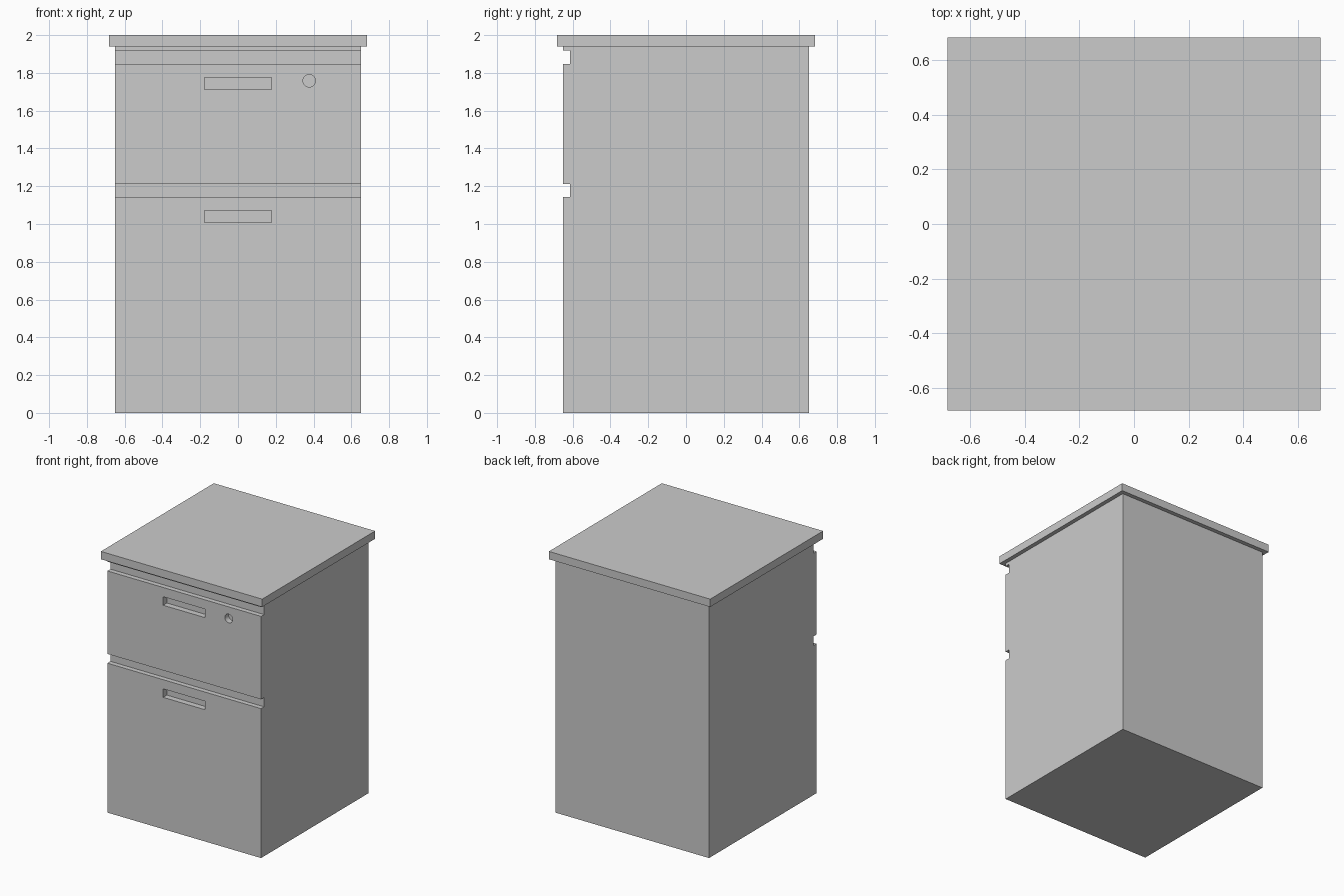
import bpy, bmesh
from math import radians

if "Cube" in bpy.data.objects:
    bpy.data.objects.remove(bpy.data.objects["Cube"])

W = 0.65           # half width of the cabinet body
FRONT = -0.65      # front plane
GROOVE_Y = -0.613  # back plane of the finger grooves
TOP_Z = 1.94       # underside of the top slab


def box(name, x, y, z):
    bpy.ops.mesh.primitive_cube_add(
        size=1, location=(sum(x) / 2, sum(y) / 2, sum(z) / 2))
    ob = bpy.context.object
    ob.name = name
    ob.scale = (x[1] - x[0], y[1] - y[0], z[1] - z[0])
    bpy.ops.object.transform_apply(location=False, rotation=False, scale=True)
    return ob


def extrude_x(name, profile, half):
    """Extrude a closed (y, z) profile from -half to +half along x."""
    bm = bmesh.new()
    face = bm.faces.new([bm.verts.new((-half, y, z)) for y, z in profile])
    side = bmesh.ops.extrude_face_region(bm, geom=[face])["geom"]
    verts = [g for g in side if isinstance(g, bmesh.types.BMVert)]
    bmesh.ops.translate(bm, verts=verts, vec=(2 * half, 0, 0))
    bmesh.ops.recalc_face_normals(bm, faces=bm.faces)
    mesh = bpy.data.meshes.new(name)
    bm.to_mesh(mesh)
    bm.free()
    ob = bpy.data.objects.new(name, mesh)
    bpy.context.collection.objects.link(ob)
    return ob


def cut(target, cutter):
    cutter.hide_render = True
    mod = target.modifiers.new("cut", 'BOOLEAN')
    mod.operation = 'DIFFERENCE'
    mod.solver = 'EXACT'
    mod.object = cutter
    bpy.context.view_layer.objects.active = target
    bpy.ops.object.modifier_apply(modifier=mod.name)
    bpy.data.objects.remove(cutter, do_unlink=True)


# Cabinet body: side profile with a groove above each drawer front
profile = [(W, 0), (FRONT, 0)]
for low, high in ((1.142, 1.213), (1.847, 1.918)):
    profile += [(FRONT, low), (GROOVE_Y, low), (GROOVE_Y, high), (FRONT, high)]
profile += [(FRONT, TOP_Z), (W, TOP_Z)]
body = extrude_x("cabinet_body", profile, W)

# Recessed handle in each drawer front
for low in (1.007, 1.711):
    cut(body, box("handle_cutter", (-0.178, 0.178),
                  (FRONT - 0.1, FRONT + 0.045), (low, low + 0.065)))

# Round lock recess in the upper drawer
bpy.ops.mesh.primitive_cylinder_add(
    vertices=32, radius=0.033, depth=0.145,
    location=(0.377, FRONT - 0.0275, 1.758), rotation=(radians(90), 0, 0))
cut(body, bpy.context.object)

# Overhanging top slab
box("top_slab", (-0.682, 0.682), (-0.682, 0.682), (TOP_Z, 2.0))
